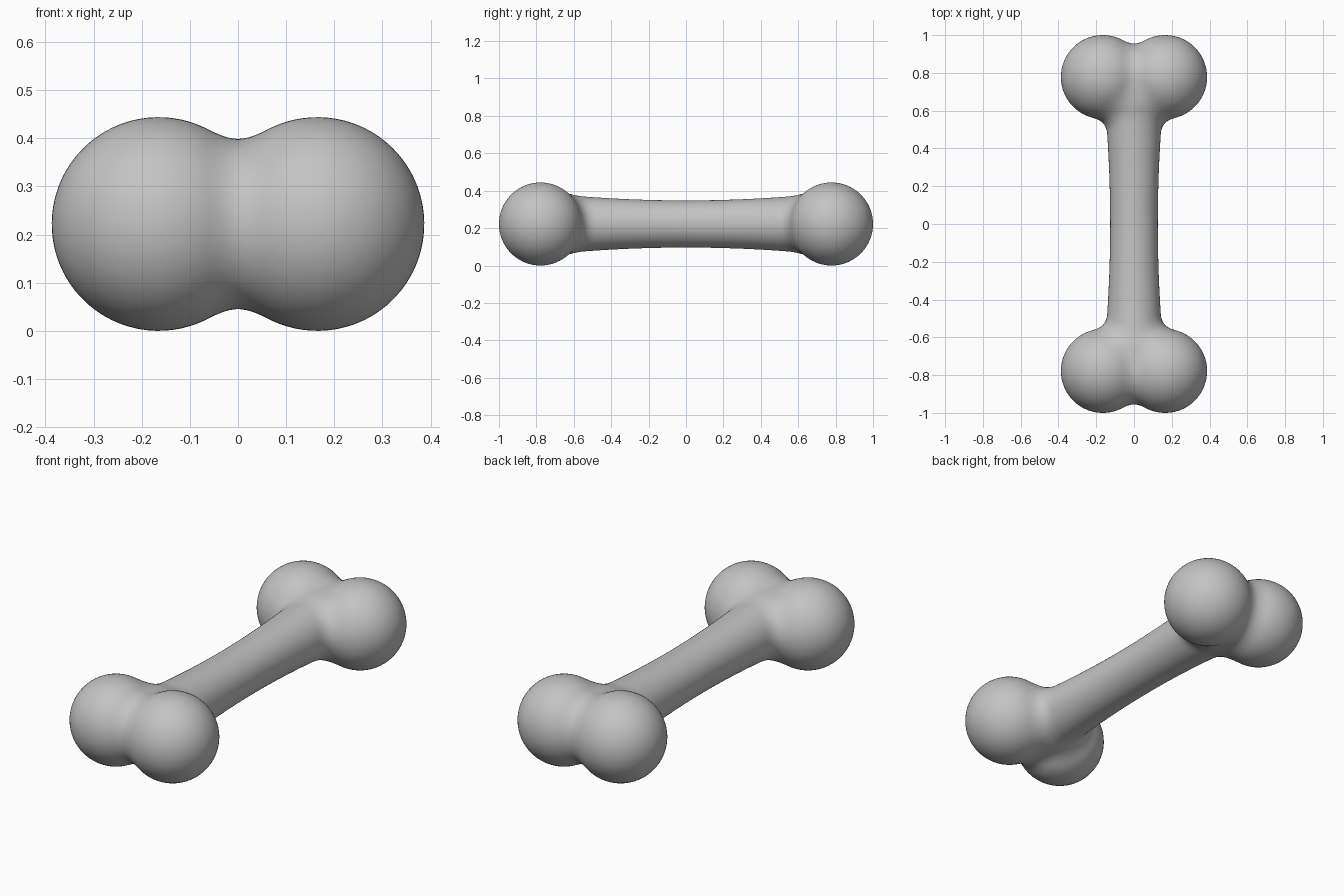
import bpy, bmesh, math
from mathutils import Vector, Matrix

if "Cube" in bpy.data.objects:
    bpy.data.objects.remove(bpy.data.objects["Cube"])

KNOB_R, KNOB_X, KNOB_Y = 0.222, 0.165, 0.778   # four end knobs
SHAFT_END, BLEND = 0.62, 0.08                  # shaft half length, fillet width


def blend(a, b):
    """Smooth union of two distances."""
    h = max(BLEND - abs(a - b), 0) / BLEND
    return min(a, b) - h * h * BLEND / 4


def distance(p):
    """Distance to the bone: two knobs per end, joined by a flared shaft."""
    dy, dz = abs(p.y) - KNOB_Y, p.z - KNOB_R
    knobs = blend(math.hypot(p.x - KNOB_X, dy, dz) - KNOB_R,
                  math.hypot(p.x + KNOB_X, dy, dz) - KNOB_R)
    y = min(abs(p.y), SHAFT_END)
    shaft = math.hypot(p.x, dz, abs(p.y) - y) - (0.126 + 0.07 * y * y)
    return blend(knobs, shaft)


def settle(p):
    """Move a point onto the blended surface."""
    e = 0.001
    axes = [Vector((e, 0, 0)), Vector((0, e, 0)), Vector((0, 0, e))]
    for _ in range(4):
        d = distance(p)
        g = Vector([(distance(p + a) - d) / e for a in axes])
        p = p - g * (d / max(g.length_squared, 0.1))
    return p


# Rough bone: four spheres and a cylinder
bm = bmesh.new()
for sx in (-1, 1):
    for sy in (-1, 1):
        bmesh.ops.create_uvsphere(
            bm, u_segments=32, v_segments=16, radius=KNOB_R,
            matrix=Matrix.Translation((sx * KNOB_X, sy * KNOB_Y, KNOB_R)))
bmesh.ops.create_cone(
    bm, cap_ends=True, segments=32, radius1=0.14, radius2=0.14, depth=1.4,
    matrix=Matrix.Translation((0, 0, KNOB_R)) @ Matrix.Rotation(math.pi / 2, 4, 'X'))
rough_mesh = bpy.data.meshes.new("rough_bone")
bm.to_mesh(rough_mesh)
bm.free()
rough = bpy.data.objects.new("rough_bone", rough_mesh)
bpy.context.collection.objects.link(rough)

# Fuse the parts into one skin
remesh = rough.modifiers.new("fuse", 'REMESH')
remesh.mode = 'VOXEL'
remesh.voxel_size = 0.018
deps = bpy.context.evaluated_depsgraph_get()
mesh = bpy.data.meshes.new_from_object(rough.evaluated_get(deps))
bpy.data.objects.remove(rough)

# Even out the skin and settle it on the filleted shape
bm = bmesh.new()
bm.from_mesh(mesh)
for _ in range(3):
    bmesh.ops.smooth_vert(bm, verts=bm.verts, factor=0.5,
                          use_axis_x=True, use_axis_y=True, use_axis_z=True)
    for v in bm.verts:
        v.co = settle(v.co)
for f in bm.faces:
    f.smooth = True
bm.to_mesh(mesh)
bm.free()

# Finished bone
mesh.name = "bone"
bone = bpy.data.objects.new("bone", mesh)
bpy.context.collection.objects.link(bone)
grey = bpy.data.materials.new("plain_grey")
grey.diffuse_color = (0.55, 0.55, 0.55, 1)
grey.use_nodes = True
grey.node_tree.nodes["Principled BSDF"].inputs["Base Color"].default_value = grey.diffuse_color
mesh.materials.clear()
mesh.materials.append(grey)
